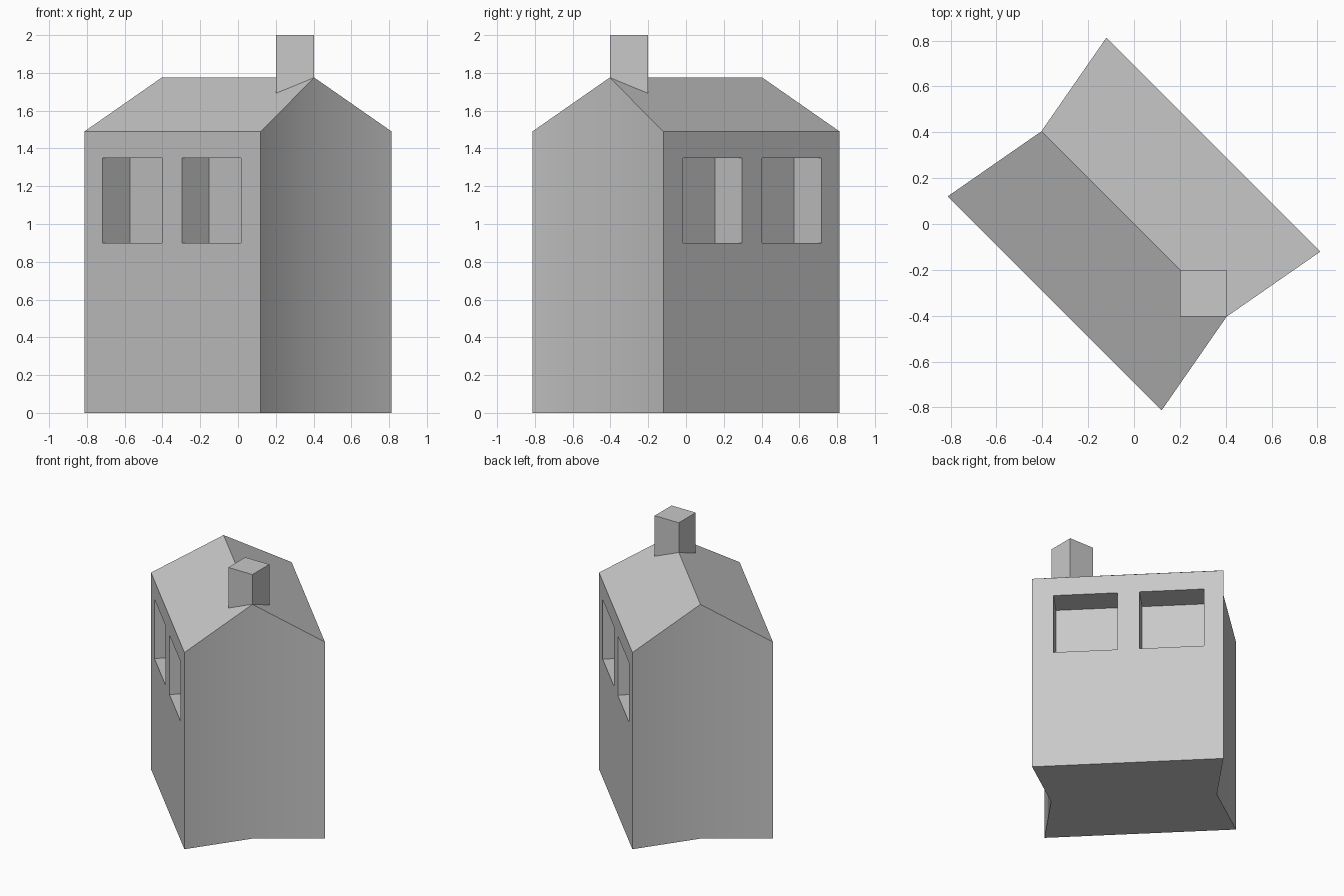
import bpy
import math
from mathutils import Matrix

cube = bpy.data.objects.get("Cube")
if cube:
    bpy.data.objects.remove(cube, do_unlink=True)

EAVE, RIDGE, TOP = 1.49, 1.775, 2.0

grey = bpy.data.materials.new("plain grey")
grey.use_nodes = True
grey.diffuse_color = (0.58, 0.58, 0.58, 1)
grey.node_tree.nodes["Principled BSDF"].inputs["Base Color"].default_value = grey.diffuse_color


def make_object(name, verts, faces):
    mesh = bpy.data.meshes.new(name)
    mesh.from_pydata(verts, [], faces)
    mesh.materials.append(grey)
    obj = bpy.data.objects.new(name, mesh)
    bpy.context.collection.objects.link(obj)
    return obj


def box(name, center, size, angle=0):
    bpy.ops.mesh.primitive_cube_add(size=1)
    obj = bpy.context.object
    obj.name = name
    obj.data.transform(Matrix.Translation(center) @ Matrix.Rotation(angle, 4, "Z")
                       @ Matrix.Diagonal((*size, 1)))
    obj.data.materials.append(grey)
    return obj


# House body: six-sided footprint with notched gable ends and a pitched roof
half = [(-0.813, 0.12), (0.12, -0.813), (0.404, -0.404)]
footprint = half + [(-x, -y) for x, y in half]
heights = [EAVE, EAVE, RIDGE] * 2
verts = [(x, y, 0) for x, y in footprint]
verts += [(x, y, z) for (x, y), z in zip(footprint, heights)]
walls = [(i, (i + 1) % 6, (i + 1) % 6 + 6, i + 6) for i in range(6)]
floor = [(3, 2, 1, 0), (5, 4, 3, 0)]
floor = [(5, 2, 1, 0), (5, 4, 3, 2)]
roof = [(6, 7, 8, 11), (8, 9, 10, 11)]
house = make_object("house_body", verts, walls + floor + roof)

# Window recesses: two on each long wall
wall_mid = 0.3465
for side in (-1, 1):
    for shift in (-0.21, 0.21):
        center = (side * wall_mid + shift - 0.004, side * wall_mid - shift + 0.004, 1.125)
        cutter = box("window_cutter", center, (0.444, 0.41, 0.45), -math.pi / 4)
        cut = house.modifiers.new("window", "BOOLEAN")
        cut.operation = "DIFFERENCE"
        cut.solver = "EXACT"
        cut.object = cutter
        bpy.context.view_layer.objects.active = house
        bpy.ops.object.modifier_apply(modifier=cut.name)
        bpy.data.objects.remove(cutter, do_unlink=True)

# Soft fold in the gable ends, all other edges crisp
bpy.ops.object.select_all(action="DESELECT")
house.select_set(True)
bpy.context.view_layer.objects.active = house
bpy.ops.object.shade_smooth_by_angle(angle=math.radians(29))

# Chimney, square to the axes and sunk into the ridge
base = 1.6
box("chimney", (0.302, -0.302, (base + TOP) / 2), (0.202, 0.202, TOP - base))
